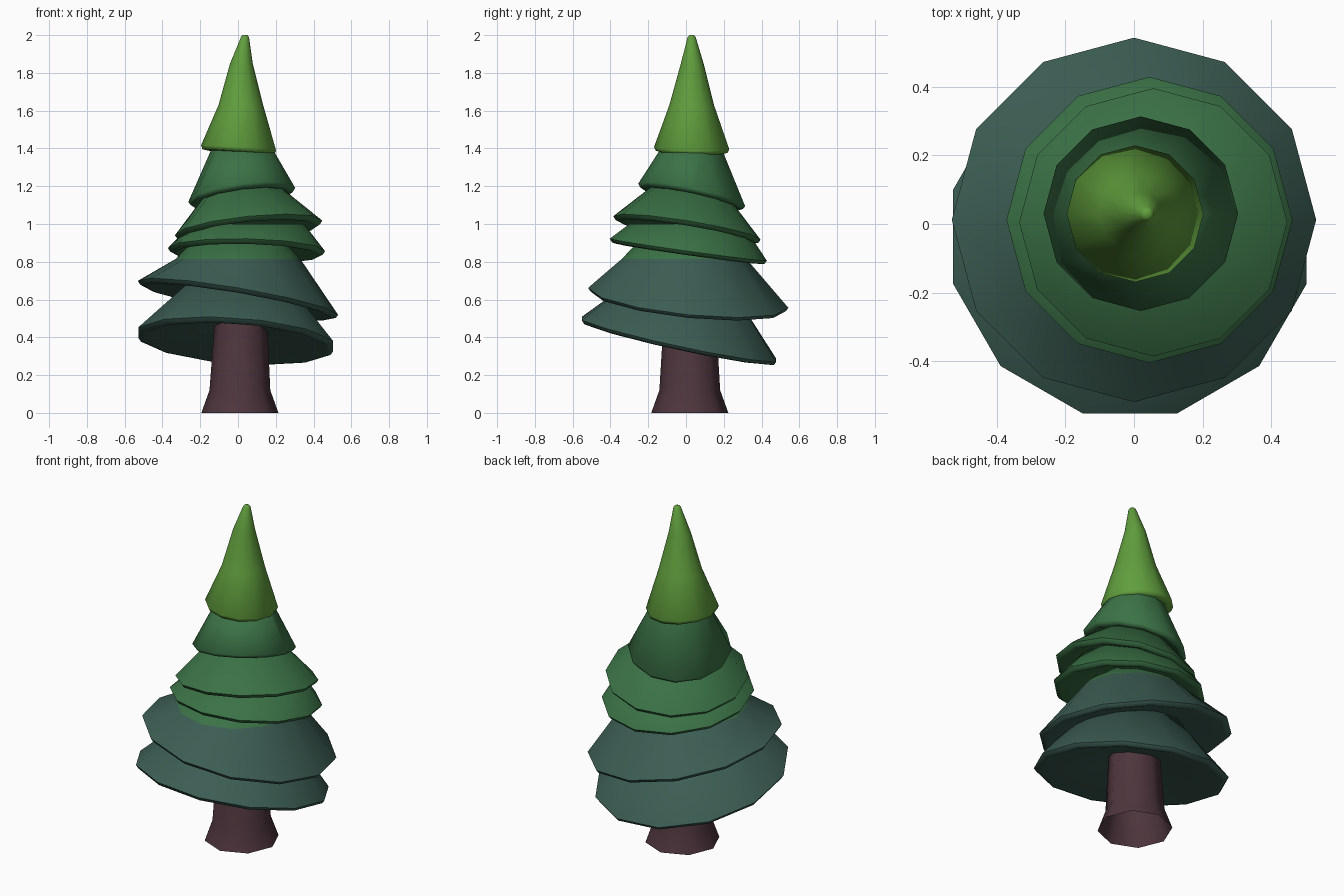
import bpy, bmesh, math

if "Cube" in bpy.data.objects:
    bpy.data.objects.remove(bpy.data.objects["Cube"])


def material(name, rgb):
    m = bpy.data.materials.new(name)
    m.diffuse_color = (*rgb, 1)
    m.use_nodes = True
    m.node_tree.nodes["Principled BSDF"].inputs["Base Color"].default_value = m.diffuse_color
    return m


BARK = material("bark_brown", (0.076, 0.036, 0.046))
TEAL = material("dark_teal", (0.045, 0.110, 0.087))
GREEN = material("mid_green", (0.043, 0.168, 0.061))
LIME = material("light_green", (0.117, 0.340, 0.046))


def loft(name, rings, sides, mats, phase=0.0, split=None, bottom=True):
    """Skin rings of (cx, cy, z, radius, tilt_x, tilt_y); faces above split use slot 1."""
    bm = bmesh.new()
    loops = []
    for cx, cy, z, r, tx, ty in rings:
        loop = []
        for i in range(sides):
            a = phase + math.tau * i / sides
            dx, dy = r * math.cos(a), r * math.sin(a)
            loop.append(bm.verts.new((cx + dx, cy + dy, z + tx * dx + ty * dy)))
        loops.append(loop)
    for lo, hi in zip(loops, loops[1:]):
        for i in range(sides):
            j = (i + 1) % sides
            bm.faces.new((lo[i], lo[j], hi[j], hi[i]))
    if bottom:
        bm.faces.new(loops[0][::-1])
    bm.faces.new(loops[-1])
    if split:
        for f in bm.faces:
            f.material_index = int(min(v.co.z for v in f.verts) > split)
    me = bpy.data.meshes.new(name)
    bm.to_mesh(me)
    bm.free()
    for m in mats:
        me.materials.append(m)
    ob = bpy.data.objects.new(name, me)
    bpy.context.collection.objects.link(ob)
    bpy.context.view_layer.objects.active = ob
    ob.select_set(True)
    bpy.ops.object.shade_smooth_by_angle(angle=math.radians(62))
    ob.select_set(False)


def skirt(name, rim, upper, mats, phase=0.0, split=None):
    """Branch layer: shallow hollow underside, tilted rim with a soft lip, level top."""
    cx, cy, z, r, tx, ty = rim
    rings = [(cx, cy, z + 0.08, 0.12, tx, ty),
             (cx, cy, z - 0.018, r - 0.035, tx, ty),
             (cx, cy, z - 0.014, r - 0.012, tx, ty),
             (cx, cy, z + 0.004, r, tx, ty)]
    rings += [(*u, 0, 0) for u in upper]
    loft(name, rings, 12, mats, phase, split)


# Trunk with flared foot, open underneath
loft("trunk", [(0.01, 0.02, 0, 0.204, 0, 0), (0.01, 0.02, 0.12, 0.161, 0, 0),
               (0.015, 0.02, 0.45, 0.141, 0, 0), (0.015, 0.02, 0.52, 0.13, 0, 0)],
     8, [BARK], bottom=False)

# Branch layers from the bottom up
skirt("lowest_branches", (-0.012, -0.037, 0.385, 0.532, -0.07, -0.215),
      [(0.0, -0.04, 0.69, 0.27)], [TEAL], math.radians(15))
skirt("second_branches", (0.0, 0.012, 0.605, 0.53, -0.17, -0.10),
      [(0.0, -0.01, 0.815, 0.33), (0.0, -0.01, 0.91, 0.24)],
      [TEAL, GREEN], split=0.81)
skirt("third_branches", (0.045, 0.012, 0.86, 0.416, -0.02, -0.14),
      [(0.05, 0.0, 1.0, 0.30)], [GREEN])
skirt("fourth_branches", (0.056, 0.005, 0.975, 0.39, 0.10, -0.16),
      [(0.04, 0.0, 1.2, 0.18)], [GREEN])
skirt("fifth_branches", (0.02, 0.03, 1.15, 0.283, 0.13, -0.21),
      [(0.02, 0.03, 1.42, 0.15)], [GREEN])

# Tree top: tall cone leaning slightly, closed underneath
loft("tree_top", [(0.003, 0.03, 1.378, 0.165, -0.07, -0.03),
                  (0.003, 0.03, 1.382, 0.19, -0.07, -0.03),
                  (0.003, 0.03, 1.402, 0.199, -0.07, -0.03),
                  (0.015, 0.03, 1.63, 0.118, 0, 0),
                  (0.018, 0.033, 1.85, 0.06, 0, 0),
                  (0.037, 0.03, 1.99, 0.021, 0, 0),
                  (0.037, 0.03, 2.0, 0.012, 0, 0)], 12, [LIME])
